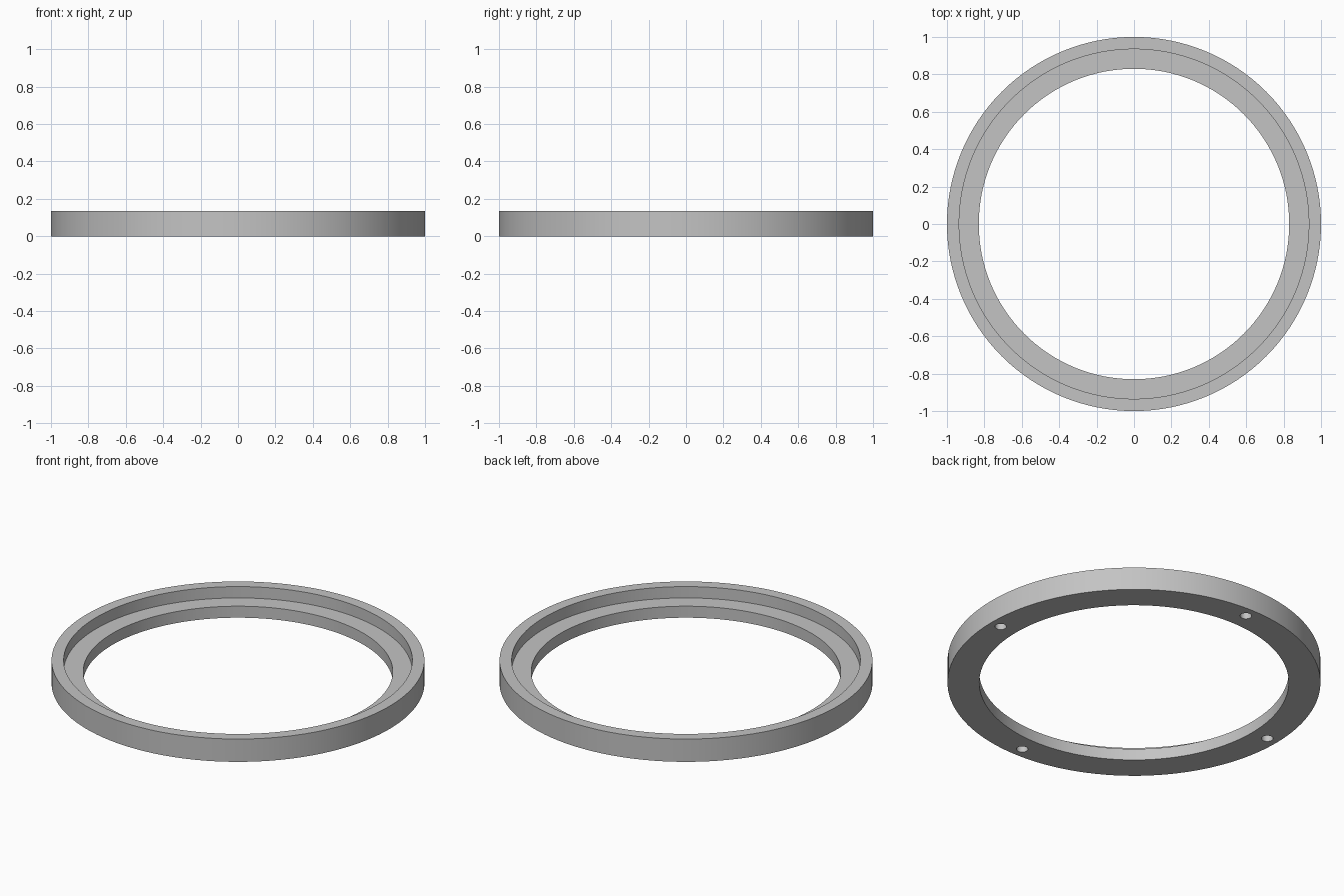
import bpy
import math

cube = bpy.data.objects.get("Cube")
if cube:
    bpy.data.objects.remove(cube, do_unlink=True)

SEGMENTS = 128
HEIGHT, LEDGE = 0.135, 0.068
OUTER, RECESS, INNER = 1.0, 0.935, 0.83
HOLE_CIRCLE, HOLE_RADIUS, HOLE_DEPTH = 0.933, 0.031, 0.05

grey = bpy.data.materials.new("satin grey")
grey.use_nodes = True
colour = (0.55, 0.55, 0.55, 1)
grey.diffuse_color = colour
grey.node_tree.nodes["Principled BSDF"].inputs["Base Color"].default_value = colour


def lathe(name, profile):
    """Revolve a closed (radius, z) profile around the z axis."""
    n = len(profile)
    verts, faces = [], []
    for i in range(SEGMENTS):
        a = math.tau * i / SEGMENTS
        verts += [(r * math.cos(a), r * math.sin(a), z) for r, z in profile]
        j = (i + 1) % SEGMENTS
        faces += [(i * n + k, j * n + k, j * n + (k + 1) % n, i * n + (k + 1) % n)
                  for k in range(n)]
    mesh = bpy.data.meshes.new(name)
    mesh.from_pydata(verts, [], faces)
    mesh.materials.append(grey)
    obj = bpy.data.objects.new(name, mesh)
    bpy.context.collection.objects.link(obj)
    return obj


# Ring with a stepped inner ledge, profile counter-clockwise
ring = lathe("stepped_ring", [(INNER, 0), (OUTER, 0), (OUTER, HEIGHT),
                              (RECESS, HEIGHT), (RECESS, LEDGE), (INNER, LEDGE)])

# Four blind holes in the underside
for i in range(4):
    a = math.tau * i / 4
    bpy.ops.mesh.primitive_cylinder_add(
        vertices=32, radius=HOLE_RADIUS, depth=2 * HOLE_DEPTH,
        location=(HOLE_CIRCLE * math.cos(a), HOLE_CIRCLE * math.sin(a), 0))
    cutter = bpy.context.object
    cutter.name = f"hole_cutter_{i + 1}"
    cutter.data.materials.append(grey)
    cut = ring.modifiers.new(f"hole {i + 1}", "BOOLEAN")
    cut.operation, cut.solver, cut.object = "DIFFERENCE", "EXACT", cutter

# Apply the cuts, then remove the cutters
bpy.ops.object.select_all(action="DESELECT")
ring.select_set(True)
bpy.context.view_layer.objects.active = ring
for cut in list(ring.modifiers):
    cutter = cut.object
    bpy.ops.object.modifier_apply(modifier=cut.name)
    bpy.data.objects.remove(cutter, do_unlink=True)

bpy.ops.object.shade_smooth_by_angle(angle=math.radians(30))
